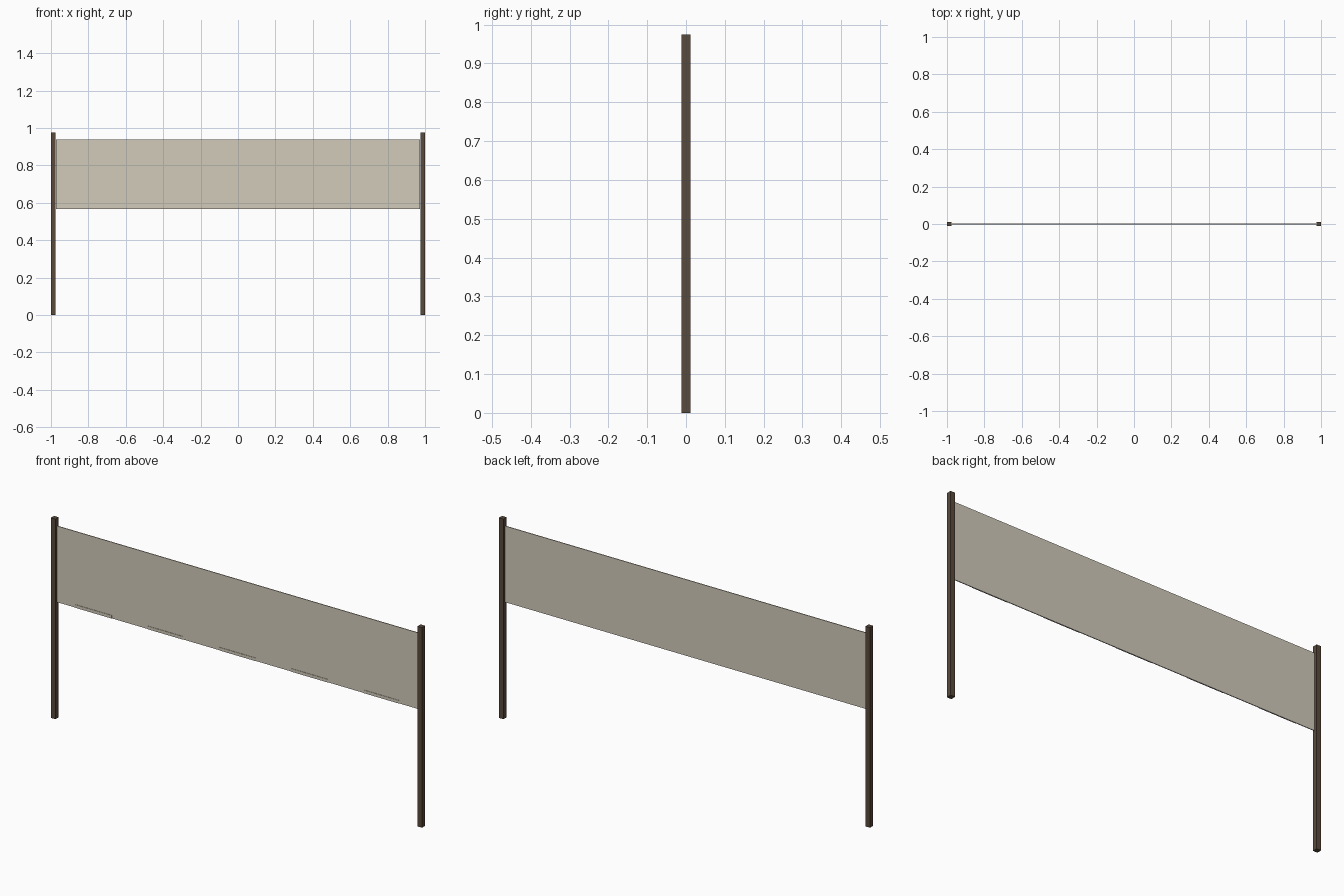
import bpy

if "Cube" in bpy.data.objects:
    bpy.data.objects.remove(bpy.data.objects["Cube"])


def material(name, rgb):
    m = bpy.data.materials.new(name)
    m.diffuse_color = (*rgb, 1.0)
    m.use_nodes = True
    m.node_tree.nodes["Principled BSDF"].inputs["Base Color"].default_value = m.diffuse_color
    return m


def box(name, x0, x1, y0, y1, z0, z1, mat):
    bpy.ops.mesh.primitive_cube_add(
        size=1, location=((x0 + x1) / 2, (y0 + y1) / 2, (z0 + z1) / 2))
    ob = bpy.context.object
    ob.name = name
    ob.scale = (x1 - x0, y1 - y0, z1 - z0)
    bpy.ops.object.transform_apply(location=False, rotation=False, scale=True)
    ob.data.materials.append(mat)
    return ob


wood = material("dark brown wood", (0.102, 0.069, 0.045))
cloth = material("beige cloth", (0.645, 0.597, 0.497))

# Two square posts
for side, name in ((-1, "left_post"), (1, "right_post")):
    xs = sorted((side * 1.0, side * 0.976))
    box(name, *xs, -0.012, 0.012, 0, 0.975, wood)

# Thin screen stretched between the posts
box("screen_panel", -0.973, 0.973, -0.002, 0.002, 0.567, 0.938, cloth)

# Five shallow hem strips along the bottom of the front
for i in range(5):
    cx = (i - 2) * 0.388
    box(f"hem_strip_{i + 1}", cx - 0.097, cx + 0.097,
        -0.004, -0.001, 0.567, 0.582, cloth)
